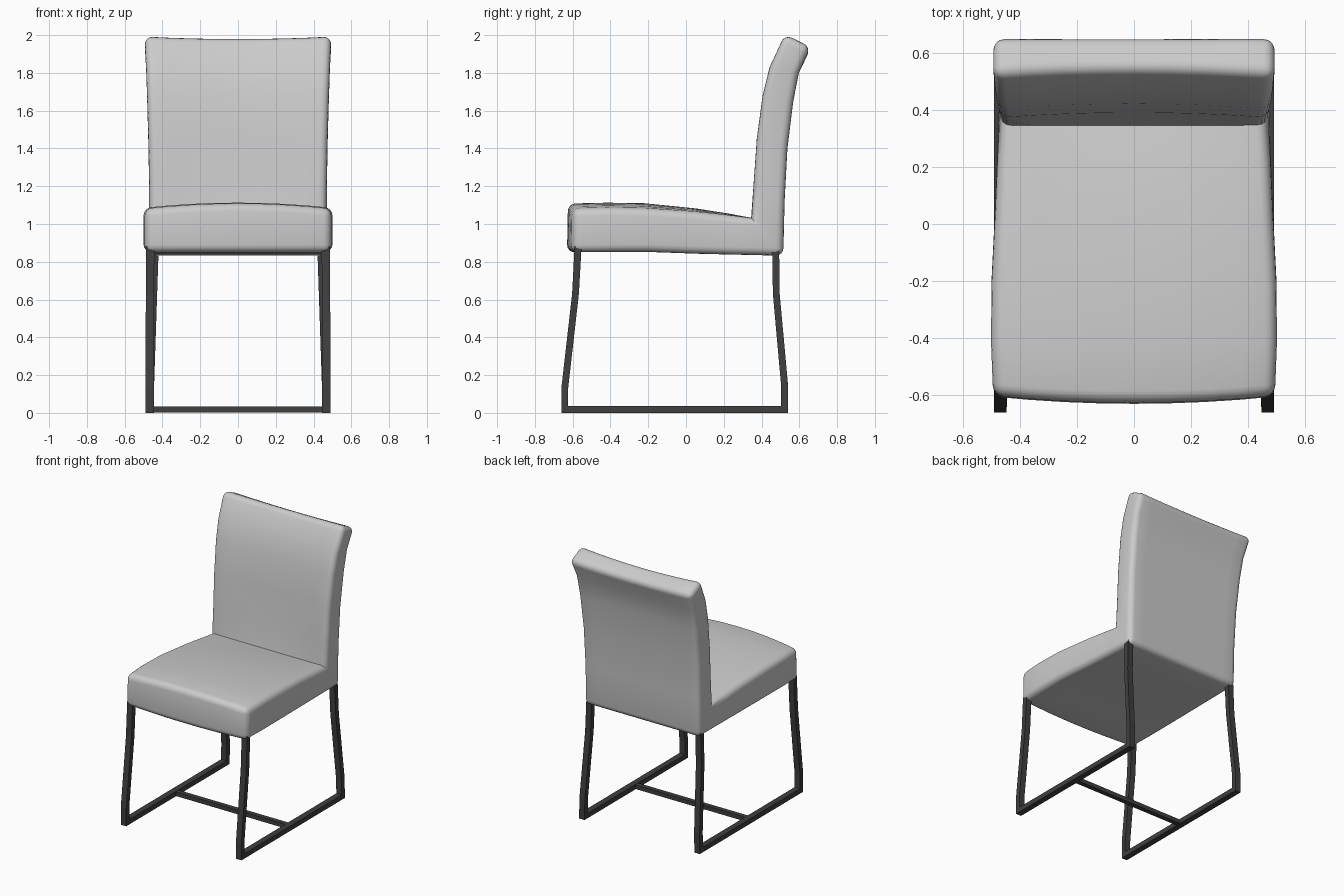
import bpy
import bmesh
import math

cube = bpy.data.objects.get("Cube")
if cube:
    bpy.data.objects.remove(cube, do_unlink=True)


def material(name, value):
    mat = bpy.data.materials.new(name)
    mat.use_nodes = True
    colour = (value, value, value, 1)
    mat.diffuse_color = colour
    mat.node_tree.nodes["Principled BSDF"].inputs["Base Color"].default_value = colour
    return mat


fabric = material("pale grey upholstery", 0.6)
metal = material("charcoal metal", 0.05)


def loft(name, stations, mat, columns=2, shape=None, bevel=0.0):
    """Skin stations of (outer yz, inner yz, centre x, half width) across x."""
    bm = bmesh.new()
    rings = []
    for i, (outer, inner, cx, half) in enumerate(stations):
        rows = []
        for side, (y, z) in enumerate((outer, inner)):
            row = []
            for c in range(columns):
                t = 2 * c / (columns - 1) - 1
                dy, dz = shape(i, side, 1 - t * t) if shape else (0, 0)
                row.append(bm.verts.new((cx + t * half, y + dy, z + dz)))
            rows.append(row)
        rings.append(rows[0] + rows[1][::-1])
    n = 2 * columns
    for a, b in zip(rings, rings[1:]):
        for k in range(n):
            bm.faces.new((a[k], a[(k + 1) % n], b[(k + 1) % n], b[k]))
    for ring in (rings[0], rings[-1]):
        for c in range(columns - 1):
            bm.faces.new((ring[c], ring[c + 1], ring[n - 2 - c], ring[n - 1 - c]))
    bmesh.ops.recalc_face_normals(bm, faces=bm.faces)
    if bevel:
        rims = [e for e in bm.edges if e.calc_face_angle_signed() > math.radians(40)]
        bmesh.ops.bevel(bm, geom=rims, offset=bevel, offset_type='OFFSET',
                        segments=4, profile=0.5, affect='EDGES', clamp_overlap=True)
    mesh = bpy.data.meshes.new(name)
    bm.to_mesh(mesh)
    bm.free()
    mesh.materials.append(mat)
    obj = bpy.data.objects.new(name, mesh)
    bpy.context.collection.objects.link(obj)
    return obj


# Upholstered seat and back: one padded L, from the front edge round and up
body = [
    ((-0.605, 0.85), (-0.60, 1.08), 0, 0.493),
    ((-0.42, 0.852), (-0.42, 1.085), 0, 0.50),
    ((-0.2, 0.852), (-0.22, 1.082), 0, 0.499),
    ((0.08, 0.842), (0.05, 1.064), 0, 0.485),
    ((0.30, 0.837), (0.22, 1.047), 0, 0.477),
    ((0.515, 0.832), (0.345, 1.033), 0, 0.47),
    ((0.522, 1.12), (0.355, 1.2), 0, 0.47),
    ((0.537, 1.4), (0.372, 1.45), 0, 0.474),
    ((0.568, 1.65), (0.403, 1.68), 0, 0.481),
    ((0.597, 1.8), (0.44, 1.83), 0, 0.487),
    ((0.66, 1.94), (0.52, 2.005), 0, 0.494),
]
corner = 5


def padding(i, side, bulge):
    """Crown the seat top, bow the front edge and hollow the backrest."""
    dy = -0.025 * bulge if i == 0 else 0
    dz = 0
    if side == 1:
        if i < corner:
            dz = 0.028 * bulge * min(1, (corner - i) / 3)
        elif i > corner:
            dy = 0.018 * bulge
    if i == len(body) - 1:
        dz = -0.012 * bulge
    return dy, dz


seat = loft("seat_and_back", body, fabric, 9, padding, 0.04)
bpy.context.view_layer.objects.active = seat
seat.select_set(True)
bpy.ops.object.shade_smooth_by_angle(angle=math.radians(50))

# Side frames: front leg, floor rail and rear leg in one bent square bar
for label, s in (("left", 1), ("right", -1)):
    bar = [
        ((-0.59, 0.88), (-0.553, 0.88), 0.465),
        ((-0.603, 0.63), (-0.567, 0.63), 0.466),
        ((-0.66, 0.13), (-0.624, 0.13), 0.468),
        ((-0.66, 0), (-0.624, 0.036), 0.468),
        ((0.54, 0), (0.504, 0.036), 0.468),
        ((0.54, 0.15), (0.503, 0.15), 0.466),
        ((0.496, 0.63), (0.46, 0.63), 0.45),
        ((0.493, 0.87), (0.456, 0.87), 0.442),
    ]
    loft(label + "_leg_frame", [(o, i, s * x, 0.022) for o, i, x in bar], metal)

# Floor stretcher joining the two side rails
loft("cross_bar", [((-0.085, 0.003), (-0.085, 0.033), 0, 0.455),
                   ((-0.05, 0.003), (-0.05, 0.033), 0, 0.455)], metal)
